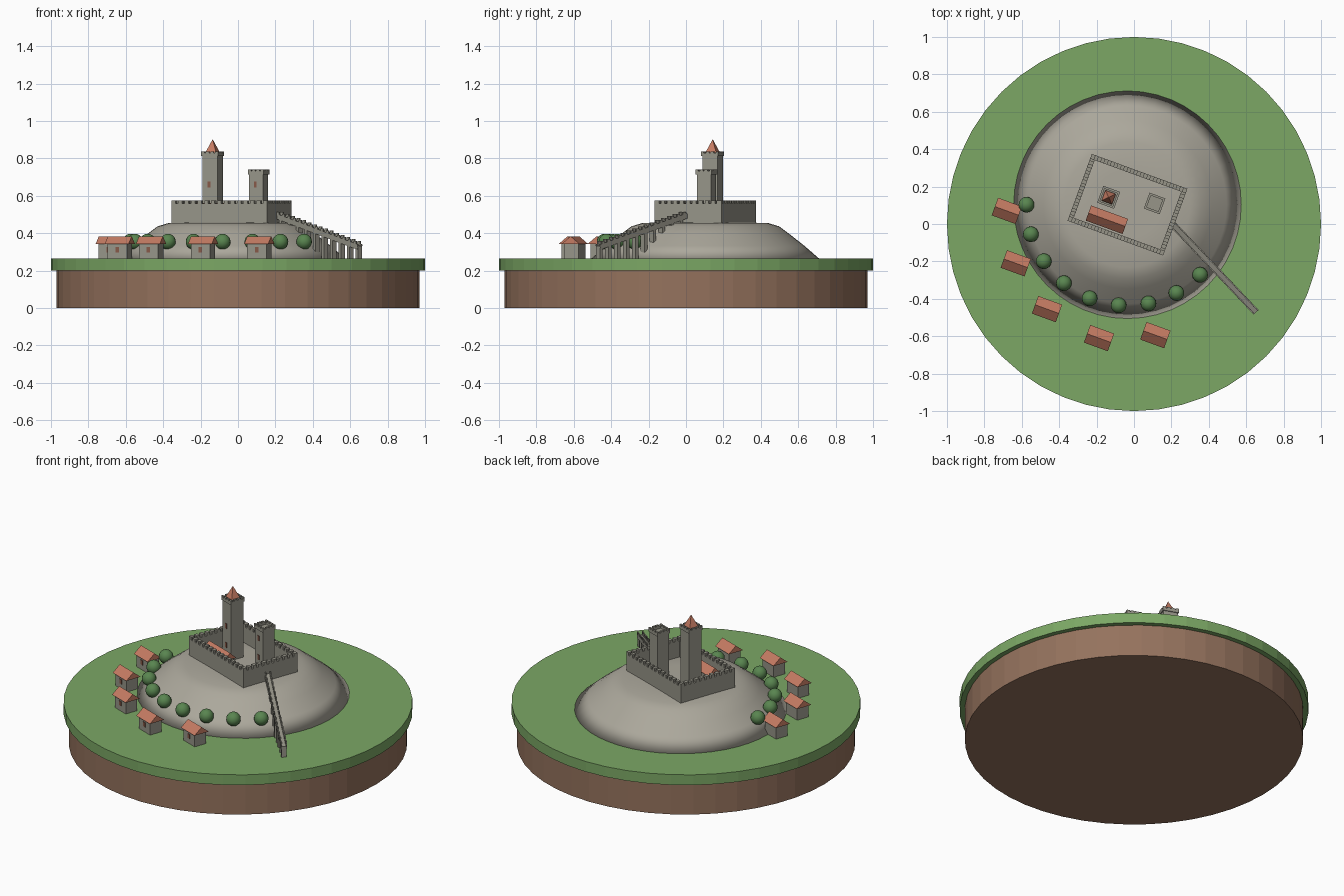
import bpy, bmesh, math
from mathutils import Matrix, Vector

if "Cube" in bpy.data.objects:
    bpy.data.objects.remove(bpy.data.objects["Cube"], do_unlink=True)


def material(name, color):
    m = bpy.data.materials.new(name)
    m.use_nodes = True
    m.diffuse_color = (*color, 1)
    m.node_tree.nodes["Principled BSDF"].inputs["Base Color"].default_value = (*color, 1)
    return m


EARTH = material("earth brown", (0.30, 0.17, 0.11))
GRASS = material("grass green", (0.20, 0.39, 0.13))
ROCK = material("hill rock", (0.41, 0.39, 0.33))
STONE = material("wall stone", (0.31, 0.30, 0.25))
TILE = material("roof tile", (0.56, 0.20, 0.125))
LEAF = material("leaf green", (0.10, 0.235, 0.08))
WOOD = material("window brown", (0.24, 0.10, 0.065))

GROUND, TOP = 0.265, 0.457
HILL = Vector((-0.035, 0.103, 0))
TURN = Matrix.Rotation(math.radians(-20), 4, 'Z')
CASTLE = Matrix.Translation(HILL) @ TURN


def finish(name, bm, mat, smooth=False):
    bmesh.ops.recalc_face_normals(bm, faces=bm.faces)
    me = bpy.data.meshes.new(name)
    for f in bm.faces:
        f.smooth = smooth
    bm.to_mesh(me)
    bm.free()
    me.materials.append(mat)
    ob = bpy.data.objects.new(name, me)
    bpy.context.collection.objects.link(ob)
    return ob


def box(bm, frame, x, y, z0, z1, sx, sy):
    """Upright box centred on x, y between two heights."""
    m = frame @ Matrix.Translation((x, y, (z0 + z1) / 2)) @ Matrix.Diagonal((sx, sy, z1 - z0, 1))
    bmesh.ops.create_cube(bm, size=1, matrix=m)


def ring(bm, frame, x, y, z0, z1, sx, sy, t):
    """Four walls of thickness t around a rectangle."""
    for s in (-1, 1):
        box(bm, frame, x, y + s * (sy - t) / 2, z0, z1, sx, t)
        box(bm, frame, x + s * (sx - t) / 2, y, z0, z1, t, sy - 2 * t)


def merlons(bm, frame, x, y, z0, z1, sx, sy, t, w, nx, ny):
    """Evenly spaced blocks along the four sides of a rectangle."""
    for s in (-1, 1):
        for i in range(nx):
            px = (i / (nx - 1) - 0.5) * (sx - w)
            box(bm, frame, x + px, y + s * (sy - t) / 2, z0, z1, w, t)
        for i in range(1, ny - 1):
            py = (i / (ny - 1) - 0.5) * (sy - w)
            box(bm, frame, x + s * (sx - t) / 2, y + py, z0, z1, t, w)


def gable(bm, frame, x, y, z0, z1, sx, sy):
    """Solid gabled roof with its ridge along x."""
    ends = []
    for s in (-0.5, 0.5):
        pts = ((y - sy / 2, z0), (y + sy / 2, z0), (y, z1))
        ends.append([bm.verts.new(frame @ Vector((x + s * sx, py, pz))) for py, pz in pts])
    a, b = ends
    bm.faces.new(a)
    bm.faces.new(b)
    for i in range(3):
        j = (i + 1) % 3
        bm.faces.new((a[i], a[j], b[j], b[i]))


def disc(name, radius, z0, z1, mat):
    bm = bmesh.new()
    bmesh.ops.create_cone(bm, cap_ends=True, segments=48, radius1=radius, radius2=radius,
                          depth=z1 - z0, matrix=Matrix.Translation((0, 0, (z0 + z1) / 2)))
    finish(name, bm, mat)


# Base discs
disc("earth_base", 0.97, 0, 0.2, EARTH)
disc("grass_disc", 1.0, 0.2, GROUND, GRASS)

# Hill: rounded profile rings, closed below
bm = bmesh.new()
rows = []
for r, z in ((0.612, 0.262), (0.53, 0.333), (0.45, 0.396), (0.395, 0.437), (0.335, 0.455), (0.18, TOP + 0.001)):
    rows.append([bm.verts.new(HILL + Vector((r * math.cos(a), r * math.sin(a), z)))
                 for a in (math.tau * i / 48 for i in range(48))])
for lo, hi in zip(rows, rows[1:]):
    for i in range(48):
        j = (i + 1) % 48
        bm.faces.new((lo[i], lo[j], hi[j], hi[i]))
bm.faces.new(rows[0])
bm.faces.new(rows[-1])
finish("hill", bm, ROCK, smooth=True)

# Castle curtain wall with battlements
bm = bmesh.new()
ring(bm, CASTLE, 0, 0, 0.445, 0.558, 0.544, 0.38, 0.026)
merlons(bm, CASTLE, 0, 0, 0.558, 0.576, 0.544, 0.38, 0.026, 0.022, 15, 11)
finish("curtain_wall", bm, STONE)

# Towers: shaft, flared parapet, merlons and windows
windows = bmesh.new()
for name, x, y, top, s in (("keep", -0.108, 0.003, 0.838, 0.086), ("watch_tower", 0.134, 0.056, 0.74, 0.08)):
    bm = bmesh.new()
    cap = s + 0.01
    box(bm, CASTLE, x, y, 0.445, top - 0.022, s, s)
    ring(bm, CASTLE, x, y, top - 0.026, top - 0.008, cap, cap, 0.012)
    merlons(bm, CASTLE, x, y, top - 0.008, top, cap, cap, 0.012, 0.018, 4, 4)
    finish(name, bm, STONE)
    for z in (0.54, 0.66):
        box(windows, CASTLE, x - 0.004, y - s / 2, z - 0.016, z + 0.016, 0.015, 0.006)

# Keep spire
bm = bmesh.new()
spire = CASTLE @ Matrix.Translation((-0.108, 0.003, 0.868)) @ Matrix.Rotation(math.pi / 4, 4, 'Z')
bmesh.ops.create_cone(bm, cap_ends=True, segments=4, radius1=0.042, radius2=0, depth=0.07, matrix=spire)
finish("keep_roof", bm, TILE)
bm = bmesh.new()
box(bm, CASTLE, -0.108, 0.003, 0.81, 0.834, 0.05, 0.05)
finish("keep_roof_base", bm, STONE)

# Great hall inside the walls
bm = bmesh.new()
box(bm, CASTLE, -0.076, -0.113, 0.45, 0.52, 0.19, 0.07)
finish("great_hall", bm, STONE)
bm = bmesh.new()
gable(bm, CASTLE, -0.076, -0.113, 0.52, 0.562, 0.21, 0.086)
finish("great_hall_roof", bm, TILE)

# Village houses
walls, roofs = bmesh.new(), bmesh.new()
for x, y in ((-0.68, 0.07), (-0.632, -0.21), (-0.465, -0.455), (-0.187, -0.61), (0.114, -0.594)):
    at = Matrix.Translation((x, y, 0)) @ TURN
    box(walls, at, 0, 0, GROUND - 0.003, 0.346, 0.11, 0.08)
    gable(roofs, at, 0, 0, 0.343, 0.384, 0.136, 0.1)
    box(windows, at, 0, -0.04, 0.298, 0.326, 0.02, 0.006)
finish("house_walls", walls, STONE)
finish("house_roofs", roofs, TILE)
finish("windows", windows, WOOD)

# Trees along the foot of the hill
bm = bmesh.new()
for i in range(9):
    a = math.radians(180 + 17 * i)
    p = HILL + Vector((0.54 * math.cos(a), 0.54 * math.sin(a), 0.355))
    bmesh.ops.create_uvsphere(bm, u_segments=16, v_segments=10, radius=0.042, matrix=Matrix.Translation(p))
finish("trees", bm, LEAF, smooth=True)

# Sloping causeway from the castle wall down to the meadow
start, end = Vector((0.21, -0.005, 0.5)), Vector((0.652, -0.471, 0.332))
run = end - start
flat = Vector((run.x, run.y)).length
length = run.length
yaw = Matrix.Rotation(math.atan2(run.y, run.x), 4, 'Z')
pitch = Matrix.Rotation(math.atan2(-run.z, flat), 4, 'Y')
slope = Matrix.Translation(start) @ yaw @ pitch
bm = bmesh.new()
box(bm, slope, length / 2, 0, -0.02, 0, length, 0.034)
for s in (-1, 1):
    box(bm, slope, length / 2, s * 0.0145, 0, 0.008, length, 0.007)
finish("causeway_deck", bm, STONE)
bm = bmesh.new()
for i in range(15):
    p = start.lerp(end, (i + 0.5) / 15)
    for s in (-1, 1):
        box(bm, Matrix.Translation((p.x, p.y, 0)) @ yaw, 0, s * 0.0145, p.z, p.z + 0.02, 0.02, 0.007)
finish("causeway_merlons", bm, STONE)
bm = bmesh.new()
for i in range(10):
    p = start.lerp(end, 0.06 + 0.925 * i / 9)
    box(bm, Matrix.Translation((p.x, p.y, 0)) @ yaw, 0, 0, GROUND - 0.003, p.z - 0.005, 0.02, 0.03)
finish("causeway_piers", bm, STONE)
